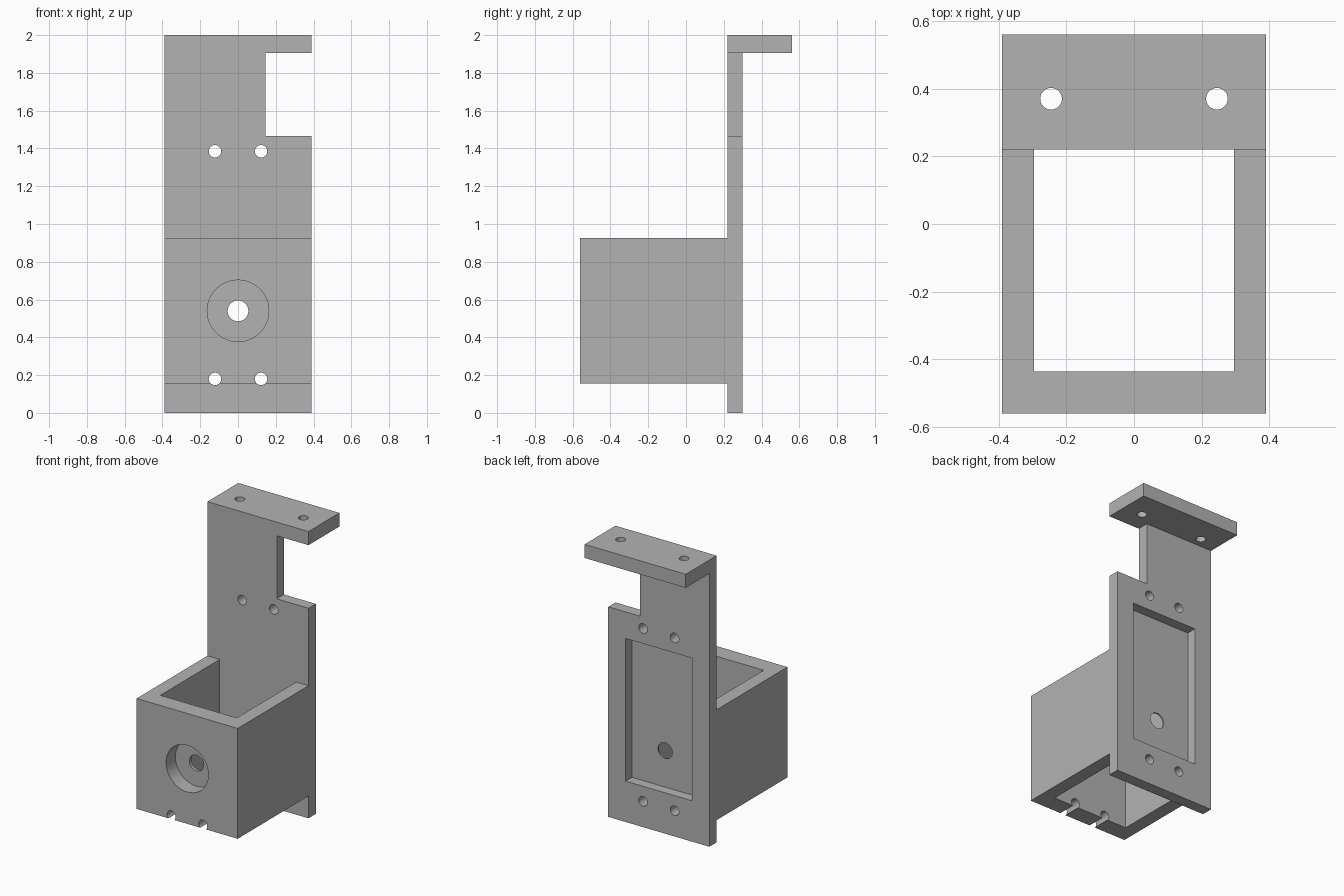
import bpy
import bmesh
from mathutils import Matrix, Vector

cube = bpy.data.objects.get("Cube")
if cube:
    bpy.data.objects.remove(cube, do_unlink=True)

grey = bpy.data.materials.new("plain grey")
grey.use_nodes = True
grey.diffuse_color = (0.45, 0.45, 0.45, 1)
grey.node_tree.nodes["Principled BSDF"].inputs["Base Color"].default_value = grey.diffuse_color


def make_object(name, bm):
    bmesh.ops.recalc_face_normals(bm, faces=bm.faces)
    mesh = bpy.data.meshes.new(name)
    bm.to_mesh(mesh)
    bm.free()
    mesh.materials.append(grey)
    obj = bpy.data.objects.new(name, mesh)
    bpy.context.collection.objects.link(obj)
    return obj


def prism(name, points, direction):
    """Extrude a flat outline along a direction."""
    bm = bmesh.new()
    face = bm.faces.new([bm.verts.new(p) for p in points])
    new = bmesh.ops.extrude_face_region(bm, geom=[face])["geom"]
    verts = [v for v in new if isinstance(v, bmesh.types.BMVert)]
    bmesh.ops.translate(bm, verts=verts, vec=Vector(direction))
    return make_object(name, bm)


def block(name, x, y, z):
    corners = [(x[0], y[0], z[0]), (x[1], y[0], z[0]), (x[1], y[1], z[0]), (x[0], y[1], z[0])]
    return prism(name, corners, (0, 0, z[1] - z[0]))


def rod(name, radius, start, end):
    """Cylinder between two points, used to drill round holes."""
    start, end = Vector(start), Vector(end)
    axis = end - start
    turn = axis.to_track_quat("Z", "Y").to_matrix().to_4x4()
    bm = bmesh.new()
    bmesh.ops.create_cone(bm, cap_ends=True, segments=48, radius1=radius, radius2=radius,
                          depth=axis.length, matrix=Matrix.Translation((start + end) / 2) @ turn)
    return make_object(name, bm)


def combine(target, tool, operation):
    mod = target.modifiers.new(operation, "BOOLEAN")
    mod.operation = operation
    mod.solver = "EXACT"
    mod.object = tool
    bpy.context.view_layer.objects.active = target
    bpy.ops.object.modifier_apply(modifier=mod.name)
    bpy.data.objects.remove(tool, do_unlink=True)


HALF, FRONT, PLATE, BACK = 0.39, -0.56, 0.22, 0.30

# Upright plate with the top flange, as one side profile
profile = [(PLATE, 0), (BACK, 0), (BACK, 1.905), (0.56, 1.905), (0.56, 2), (PLATE, 2)]
bracket = prism("mounting_bracket", [(-HALF, y, z) for y, z in profile], (2 * HALF, 0, 0))

# Notch beside the neck and shallow pocket in the back
combine(bracket, block("notch", (0.145, 0.5), (0.1, 0.7), (1.465, 1.905)), "DIFFERENCE")
combine(bracket, block("pocket", (-0.255, 0.255), (0.23, 0.4), (0.285, 1.28)), "DIFFERENCE")

# U-shaped housing, open above and below
inner, wall, root = 0.295, -0.435, PLATE + 0.005
outline = [(-HALF, root), (-HALF, FRONT), (HALF, FRONT), (HALF, root),
           (inner, root), (inner, wall), (-inner, wall), (-inner, root)]
housing = prism("housing", [(x, y, 0.155) for x, y in outline], (0, 0, 0.77))
combine(bracket, housing, "UNION")

# Counterbore and central hole
combine(bracket, rod("counterbore", 0.163, (0, -0.7, 0.54), (0, -0.457, 0.54)), "DIFFERENCE")
combine(bracket, rod("centre_hole", 0.055, (0, -0.7, 0.54), (0, 0.5, 0.54)), "DIFFERENCE")

# Paired screw holes; the lower pair also passes through the housing front
for side in (-1, 1):
    for z in (0.18, 1.385):
        x = side * 0.122
        combine(bracket, rod("screw_hole", 0.033, (x, -0.7, z), (x, 0.5, z)), "DIFFERENCE")
    x = side * 0.245
    combine(bracket, rod("flange_hole", 0.032, (x, 0.37, 1.8), (x, 0.37, 2.1)), "DIFFERENCE")

# Smooth bores with sharp edges
bpy.ops.object.select_all(action="DESELECT")
bracket.select_set(True)
bpy.context.view_layer.objects.active = bracket
bpy.ops.object.shade_smooth_by_angle()
